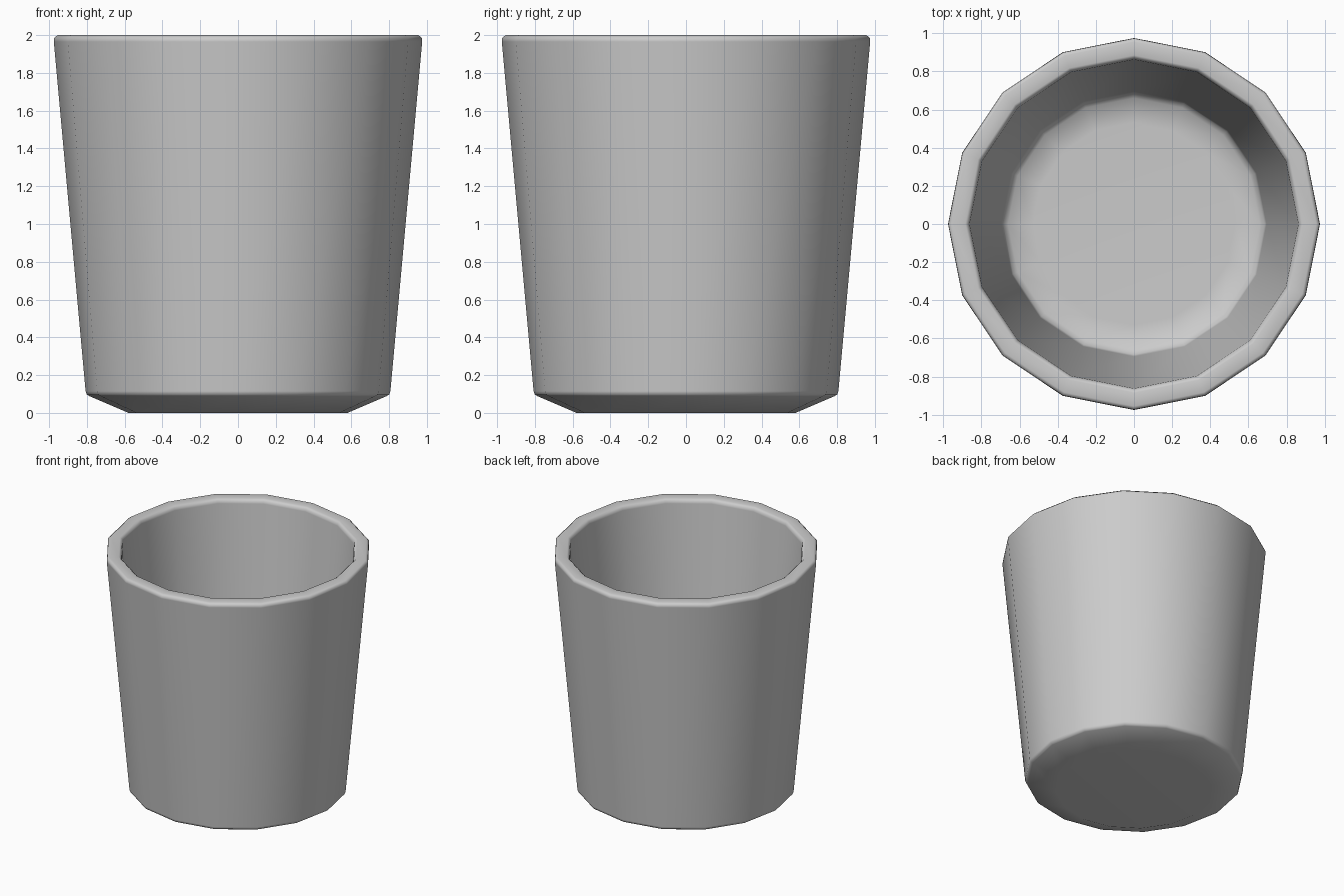
import bpy, bmesh, math

SIDES = 16

if "Cube" in bpy.data.objects:
    bpy.data.objects.remove(bpy.data.objects["Cube"], do_unlink=True)

# Plain grey material
grey = bpy.data.materials.new("light_grey")
grey.use_nodes = True
colour = (0.6, 0.6, 0.6, 1)
grey.diffuse_color = colour
grey.node_tree.nodes["Principled BSDF"].inputs["Base Color"].default_value = colour

# Wall profile (radius, height) from the underside, over the rim, to the inner floor
profile = [(0.58, 0), (0.785, 0.088), (0.80, 0.096), (0.807, 0.115),
           (0.975, 1.965), (0.973, 1.985), (0.955, 2.0),
           (0.885, 2.0), (0.868, 1.985), (0.862, 1.965),
           (0.695, 0.22), (0.685, 0.19), (0.66, 0.17), (0.53, 0.11)]

bm = bmesh.new()
rings = []
for r, z in profile:
    angles = [2 * math.pi * i / SIDES for i in range(SIDES)]
    rings.append([bm.verts.new((r * math.cos(a), r * math.sin(a), z)) for a in angles])
for low, high in zip(rings, rings[1:]):
    for i in range(SIDES):
        j = (i + 1) % SIDES
        bm.faces.new((low[i], low[j], high[j], high[i]))

# Underside and inner floor
bm.faces.new(rings[0][::-1])
bm.faces.new(rings[-1])
bmesh.ops.recalc_face_normals(bm, faces=bm.faces)

mesh = bpy.data.meshes.new("cup")
bm.to_mesh(mesh)
bm.free()
mesh.materials.append(grey)
cup = bpy.data.objects.new("cup", mesh)
bpy.context.collection.objects.link(cup)

# Smooth shading with softly rounded edges
mesh.shade_smooth()
weighted = cup.modifiers.new("weighted_normals", "WEIGHTED_NORMAL")
weighted.keep_sharp = True
